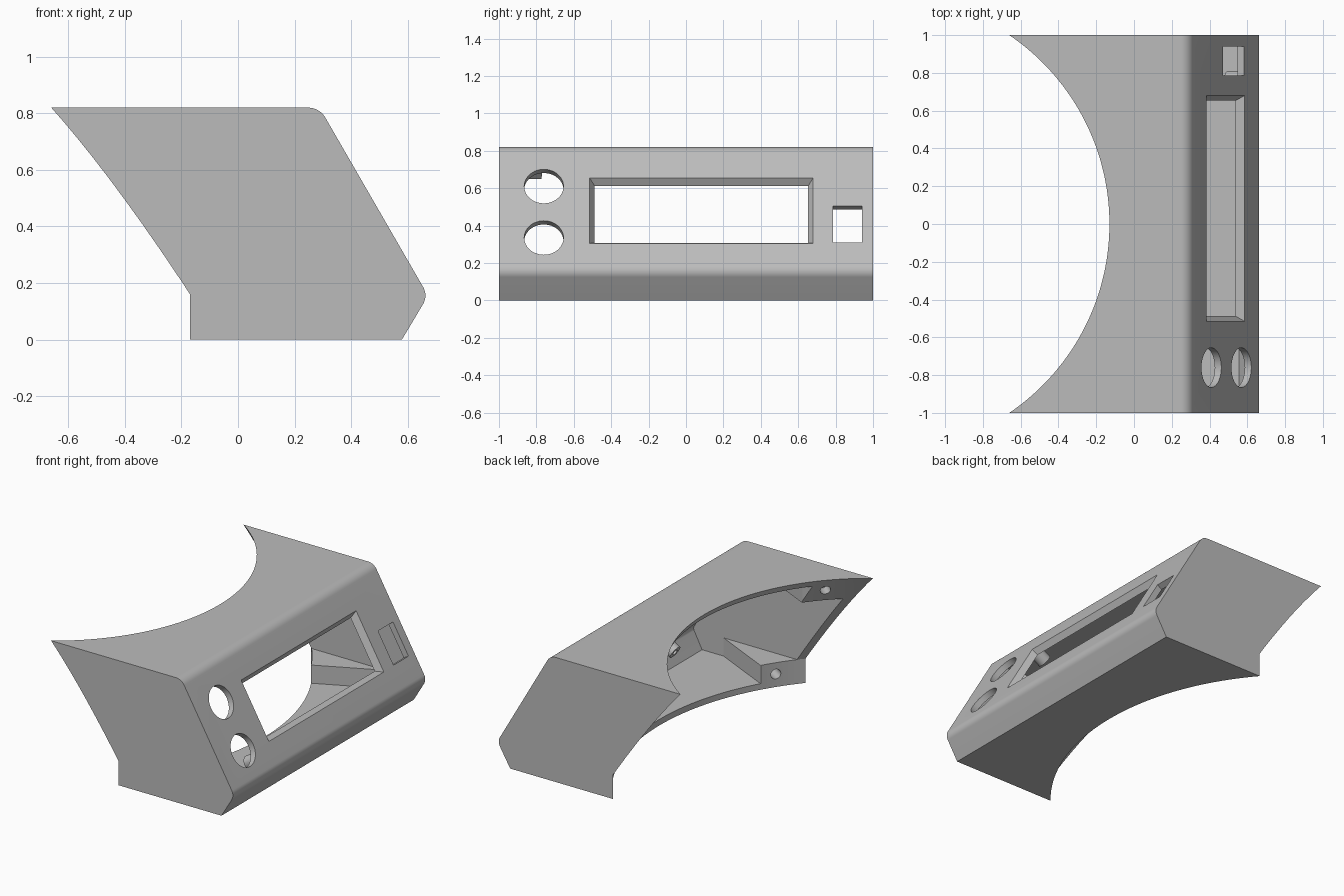
import bpy, bmesh, math
from mathutils import Vector, Matrix

cube = bpy.data.objects.get("Cube")
if cube:
    bpy.data.objects.remove(cube, do_unlink=True)

WALL = 0.04
HEIGHT = 0.82
TILT = math.radians(30)          # lean of the control panel
AXIS_X = -1.338                  # centre of the round recess at the back


def material(name, rgb):
    mat = bpy.data.materials.new(name)
    mat.use_nodes = True
    mat.diffuse_color = (*rgb, 1)
    mat.node_tree.nodes["Principled BSDF"].inputs["Base Color"].default_value = (*rgb, 1)
    return mat


def loft(name, rings):
    """Closed solid through rings of equally many points."""
    bm = bmesh.new()
    loops = [[bm.verts.new(p) for p in ring] for ring in rings]
    n = len(loops[0])
    bm.faces.new(loops[0])
    bm.faces.new(loops[-1])
    for a, b in zip(loops, loops[1:]):
        for i in range(n):
            j = (i + 1) % n
            bm.faces.new((a[i], a[j], b[j], b[i]))
    bmesh.ops.recalc_face_normals(bm, faces=bm.faces)
    mesh = bpy.data.meshes.new(name)
    bm.to_mesh(mesh)
    bm.free()
    obj = bpy.data.objects.new(name, mesh)
    bpy.context.collection.objects.link(obj)
    return obj


def rounded(corners, steps=8):
    """Round each (x, z, radius) corner of a profile."""
    out = []
    for i, (x, z, r) in enumerate(corners):
        p = Vector((x, z))
        if r == 0:
            out.append(p)
            continue
        a = (Vector(corners[i - 1][:2]) - p).normalized()
        b = (Vector(corners[(i + 1) % len(corners)][:2]) - p).normalized()
        half = a.angle(b) / 2
        centre = p + (a + b).normalized() * r / math.sin(half)
        start = p + a * r / math.tan(half) - centre
        end = p + b * r / math.tan(half) - centre
        for k in range(steps + 1):
            out.append(centre + start.lerp(end, k / steps).normalized() * r)
    return out


def extrude_y(name, profile, half):
    return loft(name, [[(x, y, z) for x, z in profile] for y in (-half, half)])


def circle(radius, z, n=32):
    return [(radius * math.cos(math.tau * i / n), radius * math.sin(math.tau * i / n), z)
            for i in range(n)]


def rect(hx, hy, z):
    return [(-hx, -hy, z), (hx, -hy, z), (hx, hy, z), (-hx, hy, z)]


def panel_x(z):
    return 0.2885 + (HEIGHT - z) * math.tan(TILT)


def on_panel(obj, y, z):
    """Place an object on the panel, its local z along the panel normal."""
    c, s = math.cos(TILT), math.sin(TILT)
    obj.matrix_world = Matrix(((0, -s, c, panel_x(z)), (1, 0, 0, y),
                               (0, c, s, z), (0, 0, 0, 1)))
    return obj


def combine(target, tool, operation):
    mod = target.modifiers.new(operation.lower(), "BOOLEAN")
    mod.operation = operation
    mod.solver = "EXACT"
    mod.object = tool
    bpy.context.view_layer.update()
    bpy.context.view_layer.objects.active = target
    bpy.ops.object.modifier_apply(modifier=mod.name)
    bpy.data.objects.remove(tool, do_unlink=True)


# Outer body and hollow interior
lip = 0.165 - 0.01
housing = extrude_y("housing", rounded([
    (-0.75, 0, 0), (0.58, 0, 0), (panel_x(lip), lip, 0.06),
    (panel_x(HEIGHT), HEIGHT, 0.07), (-0.75, HEIGHT, 0)]), 1)
inset = WALL / math.cos(TILT)
top = HEIGHT - WALL
cavity = extrude_y("cavity_cutter", rounded([
    (-0.9, WALL, 0), (0.555, WALL, 0), (panel_x(0.165) - inset, 0.165, 0.03),
    (panel_x(top) - inset, top, 0.03), (-0.9, top, 0)]), 1 - WALL)
combine(housing, cavity, "DIFFERENCE")

# Triangular screw blocks in the four rear corners
for side in (-1, 1):
    for tip, knee, back, z0, z1 in ((0.42, 0, -0.3, 0.02, 0.16),
                                    (0.11, -0.31, -0.72, 0.65, 0.80)):
        plan = [(tip, 0.97), (knee, 0.77), (back, 0.77), (back, 0.98), (tip, 0.98)]
        block = loft("screw_block", [[(x, side * y, z) for x, y in plan] for z in (z0, z1)])
        combine(housing, block, "UNION")

# Hollow board posts behind the panel
for y in (-0.6, 0.765):
    for z in (0.245, 0.74):
        post = on_panel(loft("board_post", [circle(0.045, -0.14), circle(0.045, -0.02)]), y, z)
        combine(housing, post, "UNION")
        bore = on_panel(loft("post_bore", [circle(0.02, -0.2), circle(0.02, -0.05)]), y, z)
        combine(housing, bore, "DIFFERENCE")

# Tapered round recess at the back
recess = loft("recess_cutter", [circle(r, z, 192) for r, z in
                                ((1.538, -0.1), (1.538, 0.16), (1.118, 1.0))])
recess.location.x = AXIS_X
combine(housing, recess, "DIFFERENCE")

# Screw holes pointing away from the recess axis
for side in (-1, 1):
    for x, z in ((-0.06, 0.085), (-0.42, 0.735)):
        hole = loft("screw_hole", [circle(0.032, -0.1, 24), circle(0.032, 0.1, 24)])
        direction = Vector((x - AXIS_X, side * 0.85, 0))
        hole.matrix_world = (Matrix.Translation((x, side * 0.85, z))
                             @ direction.to_track_quat("Z", "Y").to_matrix().to_4x4())
        combine(housing, hole, "DIFFERENCE")

# Panel openings: bevelled display window, switch slot, two round holes
window = loft("window_cutter", [rect(0.5575, 0.162, -0.06), rect(0.5975, 0.202, 0),
                                rect(0.6175, 0.222, 0.03)])
combine(housing, on_panel(window, 0.0825, 0.48), "DIFFERENCE")
slot = loft("switch_cutter", [rect(0.0775, 0.1126, -0.08), rect(0.0775, 0.1126, 0.05)])
combine(housing, on_panel(slot, 0.8625, 0.4075), "DIFFERENCE")
for z in (0.61, 0.335):
    knob = loft("knob_cutter", [circle(0.105, -0.08, 64), circle(0.105, 0.05, 64)])
    combine(housing, on_panel(knob, -0.76, z), "DIFFERENCE")

# Finish
housing.data.materials.clear()
housing.data.materials.append(material("plain grey", (0.5, 0.5, 0.5)))
bpy.ops.object.select_all(action="DESELECT")
housing.select_set(True)
bpy.context.view_layer.objects.active = housing
bpy.ops.object.shade_smooth_by_angle(angle=math.radians(25))
